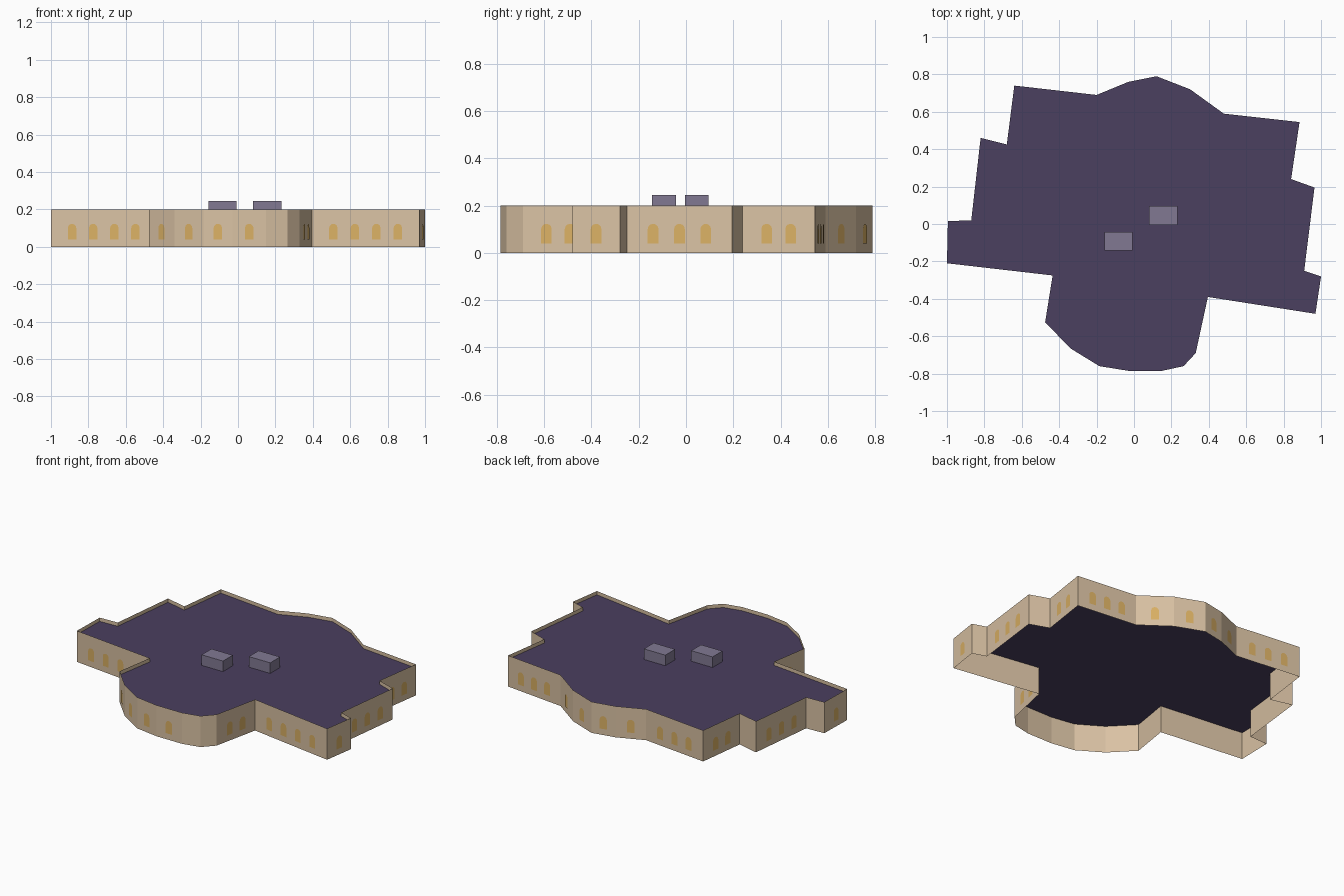
import bpy
import bmesh
import math
from mathutils import Vector

default_cube = bpy.data.objects.get("Cube")
if default_cube:
    bpy.data.objects.remove(default_cube, do_unlink=True)

WALL_TOP = 0.2
ROOF_LEVEL = 0.176

# Building footprint, clockwise from the back right corner
FOOTPRINT = [Vector(p) for p in (
    (-.64, .74), (-.2, .69), (-.03, .76), (.12, .79), (.3, .72), (.48, .59),
    (.885, .545), (.84, .24), (.965, .195), (.91, -.25), (1, -.28),
    (.97, -.48), (.395, -.39), (.33, -.69), (.265, -.76), (.15, -.785),
    (-.03, -.785), (-.185, -.76), (-.34, -.665), (-.475, -.525),
    (-.435, -.275), (-1, -.21), (-.995, .015), (-.87, .02), (-.82, .46),
    (-.68, .425))]
EDGES = list(zip(FOOTPRINT, FOOTPRINT[1:] + FOOTPRINT[:1]))


def make_material(name, colour):
    material = bpy.data.materials.new(name)
    material.use_nodes = True
    rgba = (*colour, 1)
    material.diffuse_color = rgba
    shader = next(n for n in material.node_tree.nodes if n.type == "BSDF_PRINCIPLED")
    shader.inputs["Base Color"].default_value = rgba
    shader.inputs["Roughness"].default_value = 0.9
    return material


def make_object(name, bm, material):
    mesh = bpy.data.meshes.new(name)
    bm.to_mesh(mesh)
    bm.free()
    mesh.materials.append(material)
    obj = bpy.data.objects.new(name, mesh)
    bpy.context.collection.objects.link(obj)
    return obj


def add_face(bm, points):
    return bm.faces.new([bm.verts.new(p) for p in points])


sandstone = make_material("sandstone", (.70, .54, .37))
roof_purple = make_material("roof purple", (.07, .05, .115))
unit_grey = make_material("lilac grey", (.22, .19, .29))
window_gold = make_material("window gold", (.71, .44, .13))

# Outer walls: thin sheets rising past the roof as a parapet
bm = bmesh.new()
for a, b in EDGES:
    add_face(bm, [(b.x, b.y, 0), (a.x, a.y, 0),
                  (a.x, a.y, WALL_TOP), (b.x, b.y, WALL_TOP)])
bmesh.ops.remove_doubles(bm, verts=bm.verts, dist=0.0001)
make_object("outer_walls", bm, sandstone)

# Flat roof set just below the parapet
bm = bmesh.new()
add_face(bm, [(p.x, p.y, ROOF_LEVEL) for p in reversed(FOOTPRINT)])
make_object("flat_roof", bm, roof_purple)

# Arched window outline: square base with a rounded head
HALF, SILL, SPRING = .023, .04, .1
ARCH = [(-HALF, SILL), (HALF, SILL)]
for step in range(7):
    angle = math.pi * step / 6
    ARCH.append((HALF * math.cos(angle), SPRING + HALF * math.sin(angle)))

# Windows spaced evenly along every wall long enough to hold one
bm = bmesh.new()
for a, b in EDGES:
    along = b - a
    if along.length < .148:
        continue
    count = int(along.length / .13)
    direction = along.normalized()
    outward = Vector((-direction.y, direction.x))
    for i in range(count):
        centre = a + along * (i + 1) / (count + 1) + outward * .003
        outline = [centre - direction * u for u, _ in ARCH]
        add_face(bm, [(p.x, p.y, z) for p, (_, z) in zip(outline, ARCH)])
make_object("arched_windows", bm, window_gold)

# Two plant boxes standing on the roof
for name, x, y in (("roof_box_right", -.083, -.093), ("roof_box_left", .157, .045)):
    bm = bmesh.new()
    bmesh.ops.create_cube(bm, size=1)
    bmesh.ops.scale(bm, vec=(.152, .1, .068), verts=bm.verts)
    box = make_object(name, bm, unit_grey)
    box.location = (x, y, ROOF_LEVEL + .035)
